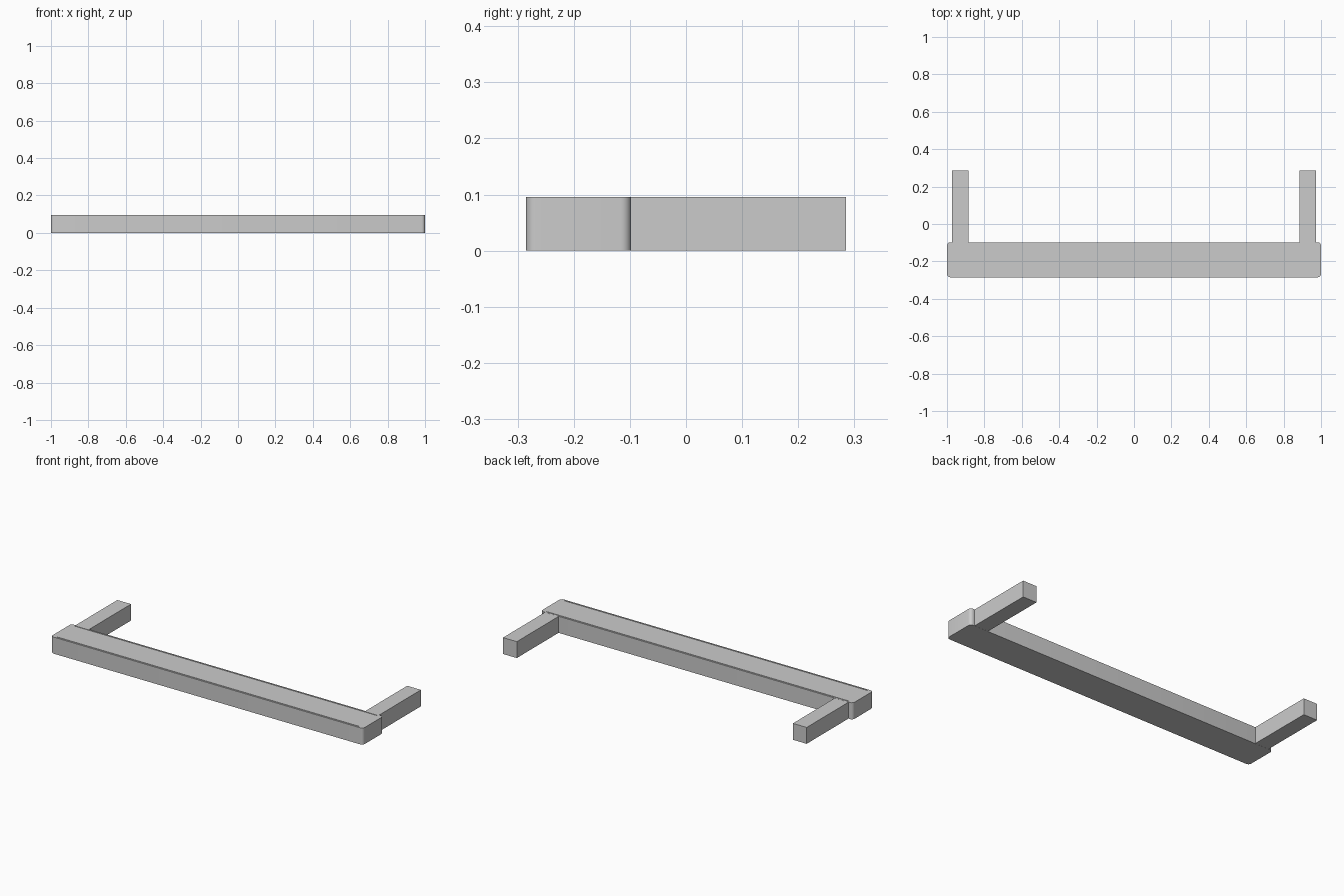
import bpy
import bmesh

cube = bpy.data.objects.get("Cube")
if cube:
    bpy.data.objects.remove(cube, do_unlink=True)

HEIGHT = 0.096
FRONT, BACK, ARM_END = -0.285, -0.098, 0.285

grey = bpy.data.materials.new("plain grey")
grey.use_nodes = True
colour = (0.6, 0.6, 0.6, 1)
grey.diffuse_color = colour
grey.node_tree.nodes["Principled BSDF"].inputs["Base Color"].default_value = colour


def box(name, low, high, corner=0):
    """Axis-aligned box, optionally with rounded upright corners."""
    bm = bmesh.new()
    bmesh.ops.create_cube(bm, size=1)
    for v in bm.verts:
        v.co = [low[i] if v.co[i] < 0 else high[i] for i in range(3)]
    if corner:
        upright = [e for e in bm.edges
                   if abs(e.verts[0].co.z - e.verts[1].co.z) > 0.01]
        bmesh.ops.bevel(bm, geom=upright, offset=corner, segments=6,
                        profile=0.5, affect='EDGES')
    mesh = bpy.data.meshes.new(name)
    bm.to_mesh(mesh)
    bm.free()
    mesh.materials.append(grey)
    obj = bpy.data.objects.new(name, mesh)
    bpy.context.collection.objects.link(obj)
    return obj


# Long front bar with rounded upright corners
bar = box("front_bar", (-1, FRONT, 0), (1, BACK, HEIGHT), 0.018)

# Two fine grooves along the top edges of the bar
for side, y in (("front", FRONT + 0.01), ("back", BACK - 0.01)):
    cutter = box(side + "_groove_cutter", (-0.97, y - 0.002, HEIGHT - 0.004),
                 (0.97, y + 0.002, HEIGHT + 0.02))
    cutter.hide_render = True
    cutter.hide_set(True)
    cut = bar.modifiers.new(side + "_groove", 'BOOLEAN')
    cut.operation = 'DIFFERENCE'
    cut.solver = 'EXACT'
    cut.object = cutter

# Arms reaching back from each end
for side, sign in (("left", 1), ("right", -1)):
    xs = sorted((0.885 * sign, 0.973 * sign))
    box(side + "_arm", (xs[0], BACK - 0.004, 0.0005), (xs[1], ARM_END, HEIGHT - 0.0005))

# Smooth the rounded corners while keeping edges sharp
bpy.ops.object.select_all(action='DESELECT')
bar.select_set(True)
bpy.context.view_layer.objects.active = bar
bpy.ops.object.shade_smooth_by_angle()
